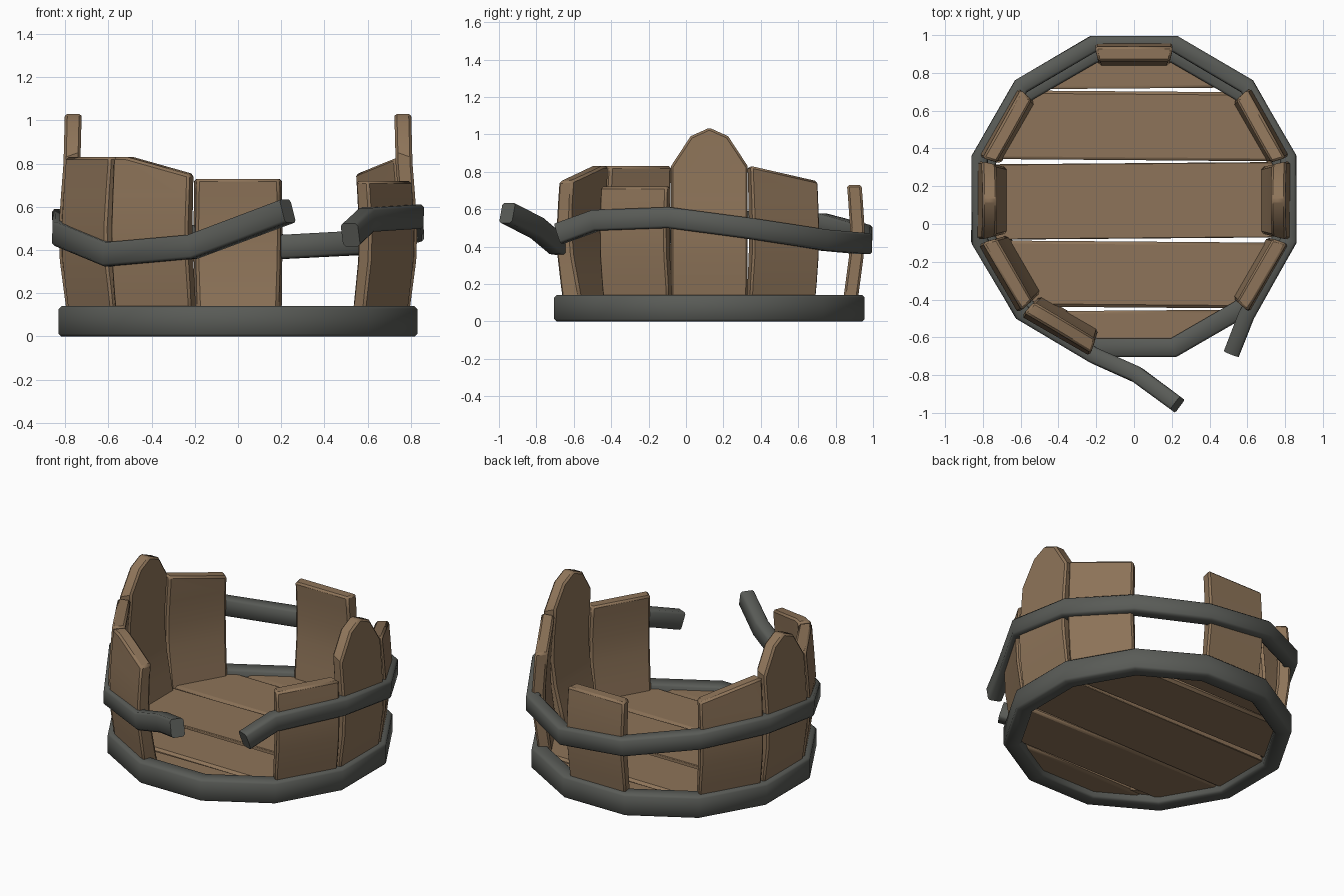
import bpy, bmesh, math
from mathutils import Vector

if "Cube" in bpy.data.objects:
    bpy.data.objects.remove(bpy.data.objects["Cube"])

CY = 0.125                      # barrel axis offset in y
T15 = math.tan(math.radians(15))


def material(name, rgb):
    m = bpy.data.materials.new(name)
    m.diffuse_color = (*rgb, 1)
    m.use_nodes = True
    m.node_tree.nodes["Principled BSDF"].inputs["Base Color"].default_value = m.diffuse_color
    return m


WOOD = material("brown wood", (0.27, 0.175, 0.1))
IRON = material("dark iron", (0.1, 0.105, 0.095))


def finish(name, bm, mat, bevel=0.0, angle=50):
    bmesh.ops.recalc_face_normals(bm, faces=bm.faces)
    me = bpy.data.meshes.new(name)
    bm.to_mesh(me)
    bm.free()
    me.materials.append(mat)
    ob = bpy.data.objects.new(name, me)
    bpy.context.collection.objects.link(ob)
    if bevel:
        b = ob.modifiers.new("bevel", 'BEVEL')
        b.width, b.segments, b.angle_limit = bevel, 1, math.radians(40)
    bpy.ops.object.select_all(action='DESELECT')
    ob.select_set(True)
    bpy.context.view_layer.objects.active = ob
    bpy.ops.object.shade_smooth_by_angle(angle=math.radians(angle))
    return ob


def cut(bm, co, no):
    """Remove everything on the side of the plane that no points to."""
    r = bmesh.ops.bisect_plane(bm, geom=bm.verts[:] + bm.edges[:] + bm.faces[:],
                               plane_co=co, plane_no=no, clear_outer=True)
    edges = [e for e in r['geom_cut'] if isinstance(e, bmesh.types.BMEdge)]
    if edges:
        bmesh.ops.holes_fill(bm, edges=edges)


def loft(rings, closed=False):
    bm = bmesh.new()
    vs = [[bm.verts.new(p) for p in ring] for ring in rings]
    n, k = len(vs), len(vs[0])
    for i in range(n if closed else n - 1):
        a, b = vs[i], vs[(i + 1) % n]
        for j in range(k):
            bm.faces.new((a[j], a[(j + 1) % k], b[(j + 1) % k], b[j]))
    if not closed:
        bm.faces.new(vs[0])
        bm.faces.new(vs[-1])
    return bm


def band(name, path, width, height, closed):
    """Sweep a chamfered strip along a path of outer-edge points."""
    pts = [Vector(p) for p in path]
    n, h, c = len(pts), height / 2, 0.012
    section = [(0, -h + c), (0, h - c), (-c, h), (c - width, h),
               (-width, h - c), (-width, c - h), (c - width, -h), (-c, -h)]
    rings = []
    for i, p in enumerate(pts):
        prv = pts[(i - 1) % n] if closed or i else None
        nxt = pts[(i + 1) % n] if closed or i < n - 1 else None
        d1 = (p - prv).normalized() if prv else (nxt - p).normalized()
        d2 = (nxt - p).normalized() if nxt else d1
        t = (d1 + d2).normalized()
        out = Vector((t.y, -t.x, 0)).normalized()
        up = out.cross(t)
        mitre = 1 / max(0.5, t.dot(d2))
        rings.append([p + out * (r * mitre) + up * (z * (1 if closed else 1.02))
                      for r, z in section])
    return finish(name, loft(rings, closed), IRON, angle=60)


# lower hoop: closed twelve-sided ring
R = 0.83 / math.cos(math.radians(15))
band("lower_hoop",
     [(R * math.cos(math.radians(15 + 30 * i)),
       CY + R * math.sin(math.radians(15 + 30 * i)), 0.07) for i in range(12)],
     0.1, 0.14, True)

# upper hoop: snapped open at the front, wavy in height
band("broken_upper_hoop",
     [(0.56, -0.69, 0.47), (0.635, -0.50, 0.54), (0.86, -0.10, 0.555),
      (0.86, 0.36, 0.495), (0.63, 0.76, 0.435), (0.23, 0.995, 0.415),
      (-0.23, 0.995, 0.46), (-0.63, 0.76, 0.52), (-0.86, 0.36, 0.535),
      (-0.86, -0.10, 0.475), (-0.625, -0.50, 0.38), (-0.23, -0.735, 0.415),
      (-0.005, -0.835, 0.50), (0.205, -0.99, 0.58)],
     0.085, 0.11, False)

# staves: curved boards, tops trimmed by straight cuts in (across, height)
PEAK = [(-.205, .83), (-.1, .99), (0, 1.035), (.1, .99), (.205, .83)]
SLOPE_L = [(-.2, .83), (.2, .75)]
SLOPE_R = [(-.2, .75), (.2, .83)]
LEVELS = [(0.05, 0.785), (0.2, 0.805), (0.35, 0.825), (0.5, 0.83),
          (0.65, 0.82), (0.8, 0.808), (1.1, 0.80)]


def stave(name, deg, top, base_thick):
    rings = []
    for z, r in LEVELS:
        ri = r - 0.078 - base_thick * max(0, 1 - z / 0.6)
        wo, wi = min(0.207, r * T15 * 0.965), ri * T15 * 0.965
        rings.append([(r, -wo, z), (r, wo, z), (ri, wi, z), (ri, -wi, z)])
    bm = loft(rings)
    for (t0, z0), (t1, z1) in zip(top, top[1:]):
        cut(bm, (0, t0, z0), Vector((0, z0 - z1, t1 - t0)).normalized())
    ob = finish(name, bm, WOOD, 0.012, 35)
    ob.rotation_euler.z = math.radians(deg)
    ob.location.y = CY


stave("right_tall_stave", 0, PEAK, 0.05)
stave("back_right_stave", 30, SLOPE_L, 0)
stave("back_stave", 90, [(-.2, .73), (.2, .73)], 0)
stave("back_left_stave", 150, SLOPE_R, 0)
stave("left_tall_stave", 180, PEAK, 0.05)
stave("front_left_outer_stave", 210, [(-.2, .83), (.2, .83)], 0.05)
stave("front_left_inner_stave", 240, [(-.2, .83), (-.13, .83), (.2, .75)], 0.03)
stave("front_right_stave", 330, [(-.2, .72), (.2, .72)], 0)

# floor planks, trimmed to the twelve-sided outline
edges = [-0.70, -0.45, -0.085, 0.33, 0.71, 0.95]
for i, (y0, y1) in enumerate(zip(edges, edges[1:])):
    g = 0.008
    skew = 0.008 * (-1) ** i
    lo, hi = 0.04, 0.11
    rings = [[(x, y0 + g + s, lo), (x, y1 - g + s, lo),
              (x, y1 - g + s, hi), (x, y0 + g + s, hi)]
             for x, s in ((-1, -skew), (1, skew))]
    bm = loft(rings)
    for k in range(12):
        a = math.radians(30 * k)
        no = Vector((math.cos(a), math.sin(a), 0))
        cut(bm, Vector((0, CY, 0)) + no * 0.745, no)
    finish("floor_plank_%d" % (i + 1), bm, WOOD, 0.015, 35)
